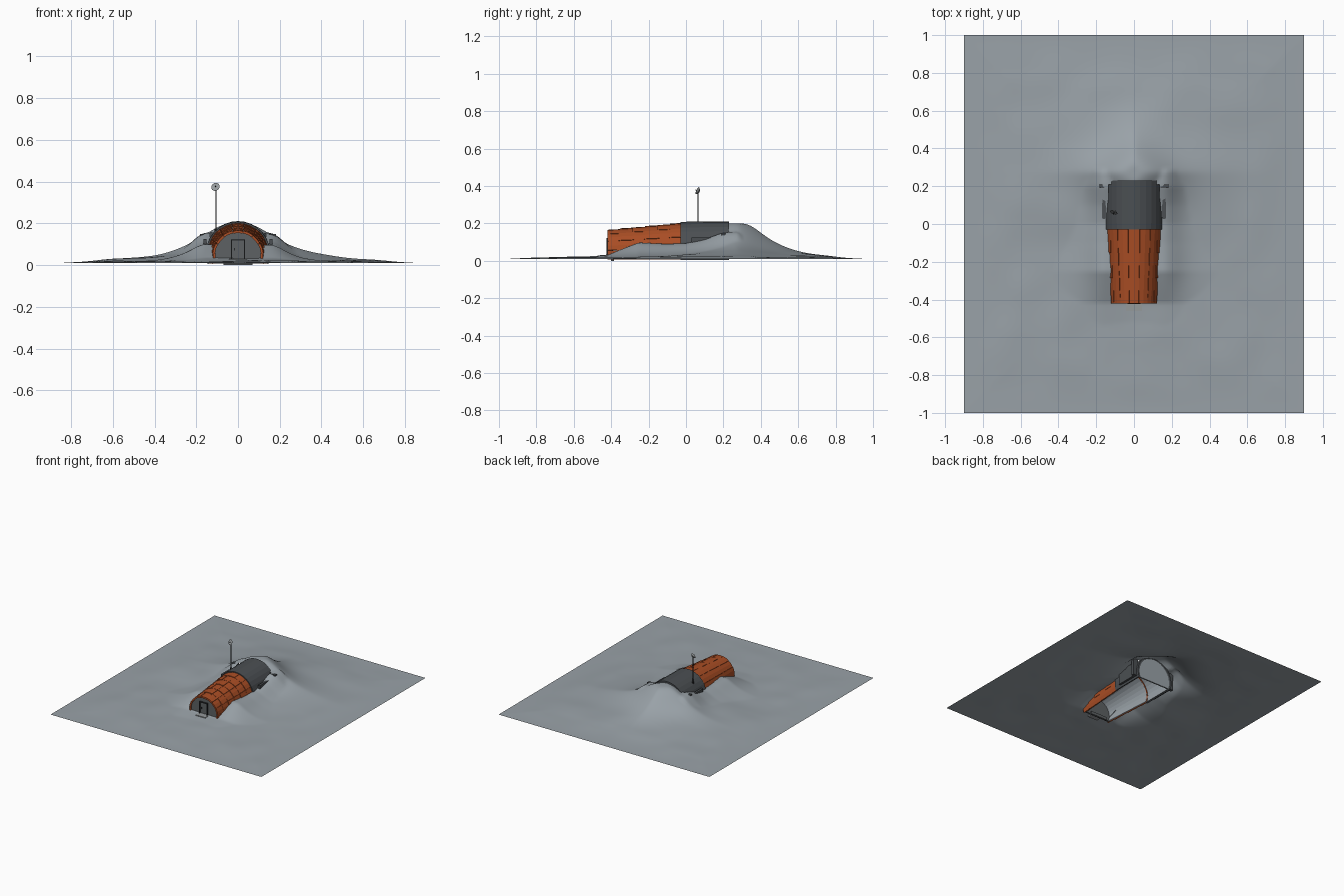
import bpy, bmesh, math
from mathutils import Vector, Matrix, noise

if "Cube" in bpy.data.objects:
    bpy.data.objects.remove(bpy.data.objects["Cube"])


def material(name, rgb):
    m = bpy.data.materials.new(name)
    m.use_nodes = True
    m.diffuse_color = (*rgb, 1)
    m.node_tree.nodes["Principled BSDF"].inputs["Base Color"].default_value = (*rgb, 1)
    return m


SNOW = material("grey snow", (0.32, 0.36, 0.39))
ORANGE = material("rust orange", (0.40, 0.075, 0.018))
DARK = material("dark slate", (0.07, 0.078, 0.085))
WALL = material("wall grey", (0.11, 0.12, 0.125))
BLACK = material("near black", (0.02, 0.022, 0.024))
METAL = material("dish grey", (0.30, 0.32, 0.33))


def finish(name, bm, *mats):
    bmesh.ops.recalc_face_normals(bm, faces=bm.faces)
    me = bpy.data.meshes.new(name)
    bm.to_mesh(me)
    bm.free()
    for m in mats:
        me.materials.append(m)
    ob = bpy.data.objects.new(name, me)
    bpy.context.collection.objects.link(ob)
    return ob


def box(name, lo, hi, mat):
    lo, hi = Vector(lo), Vector(hi)
    bm = bmesh.new()
    size = Matrix.Diagonal((*(hi - lo), 1))
    bmesh.ops.create_cube(bm, size=1, matrix=Matrix.Translation((lo + hi) / 2) @ size)
    return finish(name, bm, mat)


def cylinder(name, start, end, r, mat, sides=8, r2=None):
    start, end = Vector(start), Vector(end)
    d = end - start
    bm = bmesh.new()
    turn = d.to_track_quat("Z", "Y").to_matrix().to_4x4()
    bmesh.ops.create_cone(bm, cap_ends=True, segments=sides, radius1=r,
                          radius2=r if r2 is None else r2, depth=d.length,
                          matrix=Matrix.Translation((start + end) / 2) @ turn)
    return finish(name, bm, mat)


def lerp(pts, t):
    for (a, u), (b, v) in zip(pts, pts[1:]):
        if t <= b:
            return u + (v - u) * max(0, (t - a) / (b - a))
    return pts[-1][1]


# Hut taper: radius and axis height along y
FRONT, JOIN, BACK = -0.42, -0.02, 0.23


def radius(y):
    return lerp([(FRONT, 0.118), (JOIN, 0.146), (BACK, 0.152)], y)


def axis(y):
    return lerp([(FRONT, 0.045), (JOIN, 0.055), (BACK, 0.056)], y)


LOW, HIGH = math.radians(-19), math.radians(199)


def shell(bm, y0, y1, r0, r1, thick, a0, a1, n, inner_mat=0):
    """Curved slab around the hut axis, between two angles."""
    rows = []
    for i in range(n + 1):
        a = a0 + (a1 - a0) * i / n
        rows.append([bm.verts.new((r * math.cos(a), y, axis(y) + r * math.sin(a)))
                     for y, r in ((y0, r0), (y1, r1), (y1, r1 - thick), (y0, r0 - thick))])
    for p, q in zip(rows, rows[1:]):
        for k in range(4):
            j = (k + 1) % 4
            f = bm.faces.new((p[k], p[j], q[j], q[k]))
            f.material_index = inner_mat if k == 2 else 0
    bm.faces.new(rows[0])
    bm.faces.new(rows[-1])


# Overlapping orange panels, six bands of nine
bands, panels = 6, 9
step = (JOIN - FRONT) / bands
bm = bmesh.new()
for b in range(bands):
    y0 = FRONT + b * step
    y1 = y0 + step + 0.006
    for p in range(panels):
        a0 = LOW + (HIGH - LOW) * p / panels
        a1 = LOW + (HIGH - LOW) * (p + 1) / panels
        lift = 0.0015 * ((p + b) % 2)
        shell(bm, y0, y1, radius(y0) + 0.003 + lift, radius(y0) + 0.005 + lift,
              0.012, a0 + 0.006, a1 - 0.006, 2)
finish("roof_panels", bm, ORANGE)

# Pale inner lining
bm = bmesh.new()
shell(bm, FRONT + 0.01, JOIN, radius(FRONT) - 0.007, radius(JOIN) - 0.007, 0.005, LOW, HIGH, 18)
finish("inner_lining", bm, SNOW)

# Dark rear vault
bm = bmesh.new()
shell(bm, JOIN - 0.01, BACK, radius(JOIN) + 0.008, radius(BACK) + 0.003, 0.014, LOW, HIGH, 18, 1)
finish("rear_vault", bm, DARK, SNOW)


# End walls with the same horseshoe outline
def end_wall(name, y, depth, mat):
    bm = bmesh.new()
    r = radius(y) - 0.005
    vs = [bm.verts.new((r * math.cos(a), y, axis(y) + r * math.sin(a)))
          for a in (LOW + (HIGH - LOW) * i / 18 for i in range(19))]
    face = bm.faces.new(vs)
    out = bmesh.ops.extrude_face_region(bm, geom=[face])
    bmesh.ops.translate(bm, vec=(0, depth, 0),
                        verts=[v for v in out["geom"] if isinstance(v, bmesh.types.BMVert)])
    finish(name, bm, mat)


end_wall("front_wall", -0.412, 0.012, WALL)
end_wall("back_wall", 0.215, 0.01, SNOW)

# Retaining plates beside the rear vault
for side, label in ((1, "left"), (-1, "right")):
    xs = sorted((side * 0.150, side * 0.166))
    box(label + "_side_plate", (xs[0], 0.03, 0.02), (xs[1], 0.21, 0.125), DARK)
    xs = sorted((side * 0.140, side * 0.183))
    box(label + "_rear_pier", (xs[0], 0.190, 0.02), (xs[1], 0.212, 0.150), DARK)

# Door, frame, handle and doorstep
box("door", (-0.029, -0.417, 0.035), (0.029, -0.41, 0.117), WALL)
for side, label in ((1, "left"), (-1, "right")):
    xs = sorted((side * 0.029, side * 0.034))
    box(label + "_door_post", (xs[0], -0.424, 0.032), (xs[1], -0.41, 0.122), BLACK)
box("door_lintel", (-0.034, -0.424, 0.117), (0.034, -0.41, 0.122), BLACK)
box("door_handle", (-0.020, -0.422, 0.070), (-0.015, -0.416, 0.082), BLACK)
box("doorstep", (-0.042, -0.46, 0.018), (0.042, -0.41, 0.032), METAL)
box("foundation", (-0.07, -0.40, 0.0), (0.07, -0.385, 0.022), WALL)

# Antenna mast with a tilted dish
mx, my = -0.105, 0.065
cylinder("mast_base", (mx, my, 0.14), (mx, my, 0.175), 0.007, BLACK)
cylinder("mast", (mx, my, 0.16), (mx, my, 0.365), 0.0028, BLACK)
cylinder("dish", (mx, my + 0.005, 0.371), (mx - 0.003, my - 0.004, 0.375), 0.011, METAL, 16, 0.021)
cylinder("dish_feed", (mx, my, 0.373), (mx - 0.004, my - 0.014, 0.379), 0.002, BLACK)


# Snow ground: ridged mound at the back, drifts along both sides
def ground(x, y):
    dy = abs(y - 0.275)
    if y > 0.275:
        dy *= 1.2
    r = max(0, (abs(x) ** 1.35 + dy ** 1.35) ** (1 / 1.35) - 0.025)
    mound = 0.185 / (1 + (r / 0.20) ** 2.2)
    crest = lerp([(-0.55, 0.006), (-0.42, 0.018), (-0.34, 0.05), (-0.25, 0.086), (-0.1, 0.08),
                  (0.0, 0.083), (0.1, 0.105), (0.2, 0.138), (0.28, 0.14), (0.4, 0.0)], y)
    off = max(0, abs(x) - 0.145)
    drift = crest / (1 + (off / 0.11) ** 2.2)
    ripple = 0.006 * noise.noise(Vector((x * 5, y * 5, 0.7)))
    edge = min(1, (0.9 - abs(x)) / 0.3, (1 - abs(y)) / 0.3)
    edge = edge * edge * (3 - 2 * edge)
    return 0.010 + (max(mound, drift) + ripple + 0.003) * edge


bm = bmesh.new()
cols, rows = 120, 134
bmesh.ops.create_grid(bm, x_segments=cols, y_segments=rows, size=1)
for v in bm.verts:
    v.co.x *= 0.9
    v.co.z = ground(v.co.x, v.co.y)
hole = []
for f in bm.faces:
    c = f.calc_center_median()
    if -0.405 < c.y < 0.205 and abs(c.x) < radius(c.y) - 0.012:
        hole.append(f)
bmesh.ops.delete(bm, geom=hole, context="FACES")
snow = finish("snow_ground", bm, SNOW)
if sum(p.normal.z for p in snow.data.polygons) < 0:
    snow.data.flip_normals()
for p in snow.data.polygons:
    p.use_smooth = True
